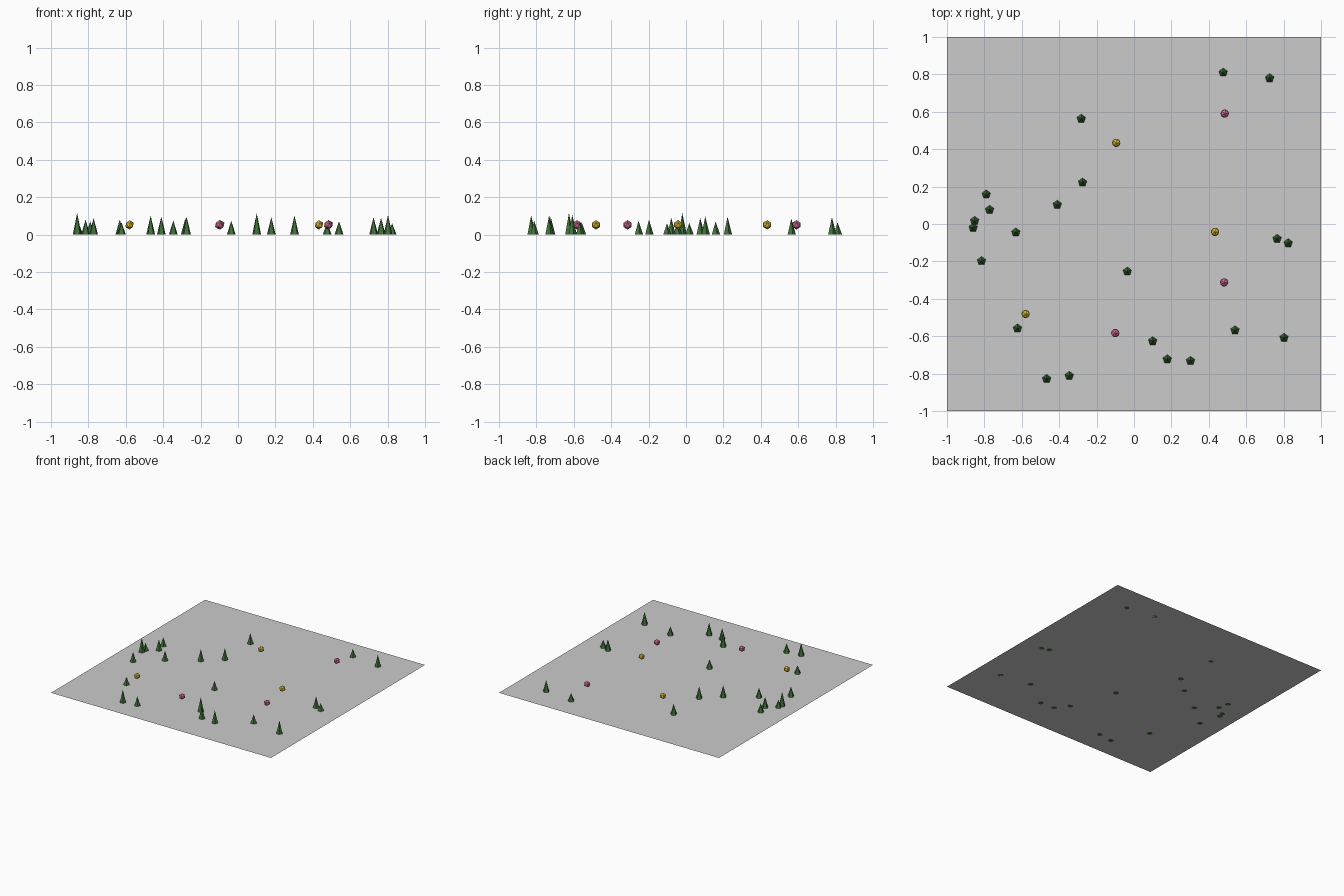
import bpy, bmesh
from mathutils import Matrix

if "Cube" in bpy.data.objects:
    bpy.data.objects.remove(bpy.data.objects["Cube"])


def material(name, rgb):
    m = bpy.data.materials.new(name)
    m.diffuse_color = (*rgb, 1)
    m.use_nodes = True
    m.node_tree.nodes["Principled BSDF"].inputs["Base Color"].default_value = m.diffuse_color
    return m


def finish(name, bm, mat=None):
    me = bpy.data.meshes.new(name)
    bm.to_mesh(me)
    bm.free()
    if mat:
        me.materials.append(mat)
    bpy.context.collection.objects.link(bpy.data.objects.new(name, me))


green = material("pine_green", (0.05, 0.16, 0.04))
gold = material("gold", (0.70, 0.50, 0.04))
pink = material("pink", (0.65, 0.15, 0.32))

# flat ground sheet
bm = bmesh.new()
bmesh.ops.create_grid(bm, x_segments=1, y_segments=1, size=1)
finish("ground", bm)

# five-sided cone trees: x, y, height
trees = [
    (0.477, 0.81, 0.065), (0.725, 0.78, 0.093), (-0.282, 0.563, 0.085),
    (-0.275, 0.222, 0.095), (-0.41, 0.103, 0.096), (-0.79, 0.158, 0.07),
    (-0.772, 0.076, 0.088), (-0.852, 0.017, 0.062), (-0.86, -0.02, 0.115),
    (-0.632, -0.045, 0.08), (-0.815, -0.198, 0.08), (-0.036, -0.254, 0.073),
    (-0.623, -0.558, 0.065), (0.10, -0.626, 0.115), (0.178, -0.723, 0.093),
    (0.302, -0.732, 0.102), (0.54, -0.568, 0.07), (0.802, -0.608, 0.105),
    (0.765, -0.079, 0.09), (0.824, -0.102, 0.06), (-0.467, -0.828, 0.102),
    (-0.346, -0.812, 0.075),
]
for i, (x, y, h) in enumerate(trees):
    bm = bmesh.new()
    bmesh.ops.create_cone(bm, cap_ends=True, segments=5, radius1=0.0245,
                          radius2=0, depth=h,
                          matrix=Matrix.Translation((x, y, h / 2)))
    finish(f"tree_{i + 1}", bm, green)

# faceted floating balls
balls = {
    "gold_ball": (gold, [(-0.095, 0.434), (0.433, -0.042), (-0.58, -0.481)]),
    "pink_ball": (pink, [(0.485, 0.59), (0.482, -0.312), (-0.10, -0.583)]),
}
for name, (mat, spots) in balls.items():
    for i, (x, y) in enumerate(spots):
        bm = bmesh.new()
        bmesh.ops.create_icosphere(bm, subdivisions=1, radius=0.025,
                                   matrix=Matrix.Translation((x, y, 0.052)))
        finish(f"{name}_{i + 1}", bm, mat)
